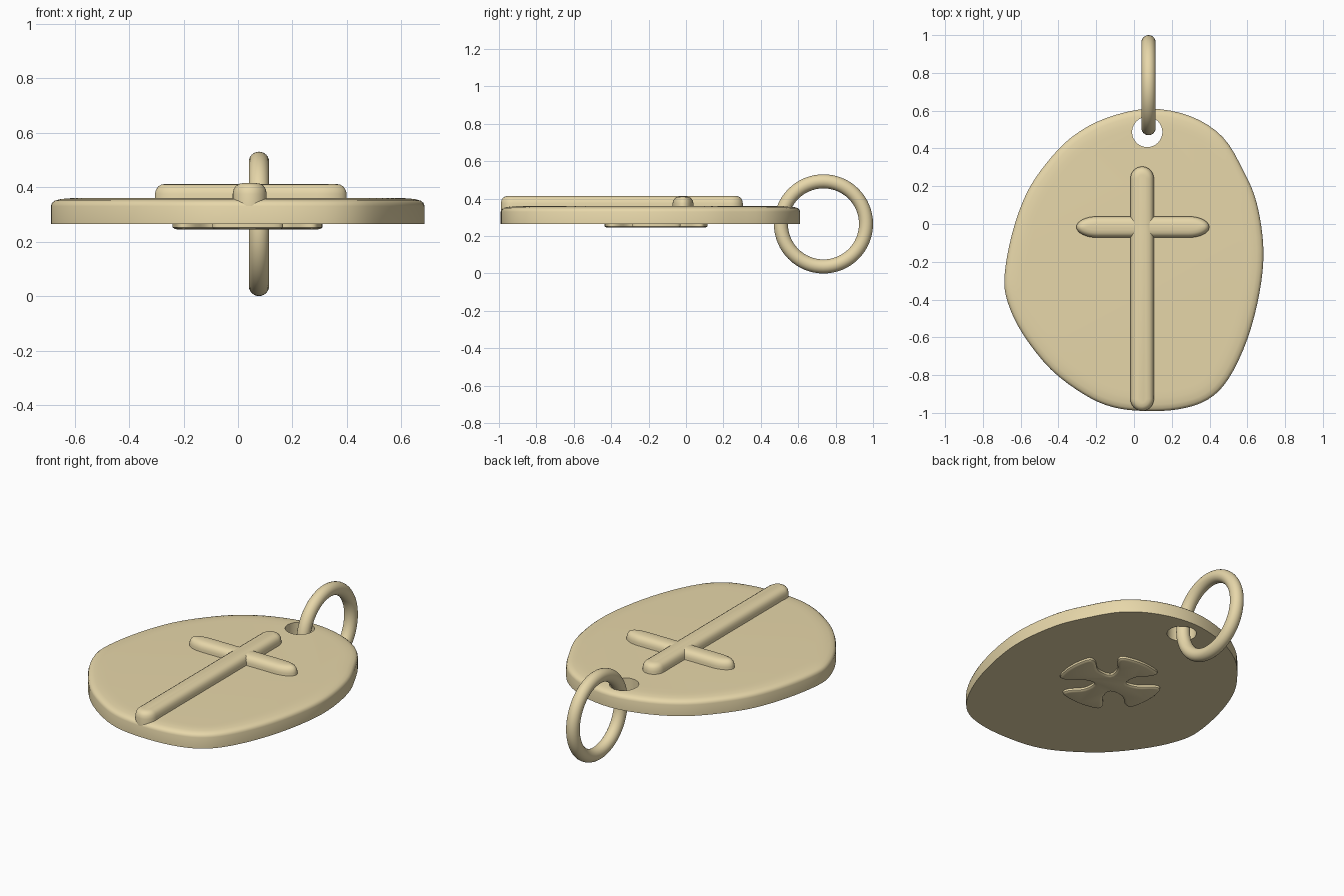
import bpy, bmesh, math
from mathutils import Vector

if "Cube" in bpy.data.objects:
    bpy.data.objects.remove(bpy.data.objects["Cube"])


def catmull(pts, n=4):
    """Closed smooth curve through 2D points."""
    out, m = [], len(pts)
    for i in range(m):
        a, b, c, d = (Vector(pts[(i + k) % m]) for k in (-1, 0, 1, 2))
        for s in range(n):
            t = s / n
            out.append(0.5 * (2 * b + (c - a) * t + (2 * a - 5 * b + 4 * c - d) * t**2
                              + (3 * b - a - 3 * c + d) * t**3))
    return out


def inset(pts, d):
    """Move a counter-clockwise outline inward along its normals."""
    out = []
    for i, p in enumerate(pts):
        t = (pts[(i + 1) % len(pts)] - pts[i - 1]).normalized()
        out.append(p + Vector((-t.y, t.x)) * d)
    return out


def stack(name, outline, levels):
    """Solid made of stacked outlines; levels are (z, inset), bottom to top."""
    bm = bmesh.new()
    rings = [[bm.verts.new((p.x, p.y, z)) for p in outline(d)] for z, d in levels]
    n = len(rings[0])
    for lo, hi in zip(rings, rings[1:]):
        for i in range(n):
            j = (i + 1) % n
            bm.faces.new((lo[i], lo[j], hi[j], hi[i]))
    bm.faces.new(rings[0][::-1])
    bm.faces.new(rings[-1])
    bmesh.ops.recalc_face_normals(bm, faces=bm.faces)
    me = bpy.data.meshes.new(name)
    bm.to_mesh(me)
    bm.free()
    ob = bpy.data.objects.new(name, me)
    bpy.context.collection.objects.link(ob)
    return ob


def bar_outline(cx, cy, length, width, end, along_y):
    """Bar with elliptical ends; length and width are half sizes."""
    def f(d):
        w, l, e = width - d, length - d, max(end - d, 0.01)
        pts = []
        for sgn in (1, -1):
            for k in range(17):
                a = -math.pi / 2 + math.pi * k / 16
                u, v = sgn * (l - e + e * math.cos(a)), sgn * w * math.sin(a)
                pts.append(Vector((cx - v, cy + u) if along_y else (cx + u, cy + v)))
        return pts
    return f


def finish(ob, mat, angle=40):
    ob.data.materials.append(mat)
    bpy.ops.object.select_all(action='DESELECT')
    ob.select_set(True)
    bpy.context.view_layer.objects.active = ob
    bpy.ops.object.shade_smooth_by_angle(angle=math.radians(angle))


gold = bpy.data.materials.new("pale_gold")
gold.diffuse_color = (0.80, 0.68, 0.40, 1)
gold.use_nodes = True
gold.node_tree.nodes["Principled BSDF"].inputs["Base Color"].default_value = gold.diffuse_color

# Irregular pebble-shaped disc, flat below and rounded on the top rim
edge = catmull([(0.08, 0.61), (-0.15, 0.56), (-0.33, 0.46), (-0.465, 0.32), (-0.57, 0.16),
                (-0.645, -0.05), (-0.685, -0.27), (-0.67, -0.41), (-0.59, -0.58),
                (-0.44, -0.77), (-0.26, -0.905), (-0.11, -0.97), (0.06, -0.99),
                (0.24, -0.98), (0.39, -0.93), (0.50, -0.82), (0.60, -0.61),
                (0.665, -0.36), (0.685, -0.13), (0.65, 0.11), (0.58, 0.28),
                (0.47, 0.46), (0.30, 0.57)])
disc = stack("disc", lambda d: inset(edge, d),
             [(0.264, 0), (0.33, 0), (0.342, 0.004), (0.350, 0.014),
              (0.356, 0.035), (0.359, 0.07), (0.36, 0.10)])

# Hole for the ring
bpy.ops.mesh.primitive_cylinder_add(vertices=48, radius=0.08, depth=0.5,
                                    location=(0.07, 0.487, 0.31))
cutter = bpy.context.object
cutter.name = "hole_cutter"
cutter.hide_render = True
mod = disc.modifiers.new("hole", 'BOOLEAN')
mod.operation, mod.object, mod.solver = 'DIFFERENCE', cutter, 'EXACT'
bpy.context.view_layer.objects.active = disc
bpy.ops.object.modifier_apply(modifier="hole")
bpy.data.objects.remove(cutter)
finish(disc, gold)


# Raised cross on the top face
def raised(top):
    return [(0.33, 0), (0.375, 0), (top - 0.022, 0.004), (top - 0.010, 0.012),
            (top - 0.003, 0.024), (top, 0.042)]


finish(stack("cross_upright", bar_outline(0.043, -0.343, 0.647, 0.0625, 0.065, True),
             raised(0.415)), gold)
finish(stack("cross_arm", bar_outline(0.047, -0.016, 0.352, 0.056, 0.11, False),
             raised(0.412)), gold)

# Flared four-armed emblem on the underside
arm = [(0.065, -0.055), (0.14, -0.065), (0.205, -0.12), (0.25, -0.125), (0.27, -0.06),
       (0.275, 0.0), (0.27, 0.06), (0.25, 0.125), (0.205, 0.12), (0.14, 0.065)]
petals = []
for k in range(4):
    c, s = math.cos(k * math.pi / 2), math.sin(k * math.pi / 2)
    petals += [(0.035 + x * c - y * s, -0.16 + x * s + y * c) for x, y in arm]
petals = catmull(petals, 4)
finish(stack("back_emblem", lambda d: inset(petals, d),
             [(0.245, 0.016), (0.247, 0.007), (0.252, 0.0), (0.28, 0.0)]), gold)

# Hanging ring through the hole
bpy.ops.mesh.primitive_torus_add(major_segments=64, minor_segments=24, major_radius=0.2275,
                                 minor_radius=0.0375, location=(0.077, 0.735, 0.265),
                                 rotation=(0, math.pi / 2, 0))
ring = bpy.context.object
ring.name = "hanging_ring"
finish(ring, gold, 60)
